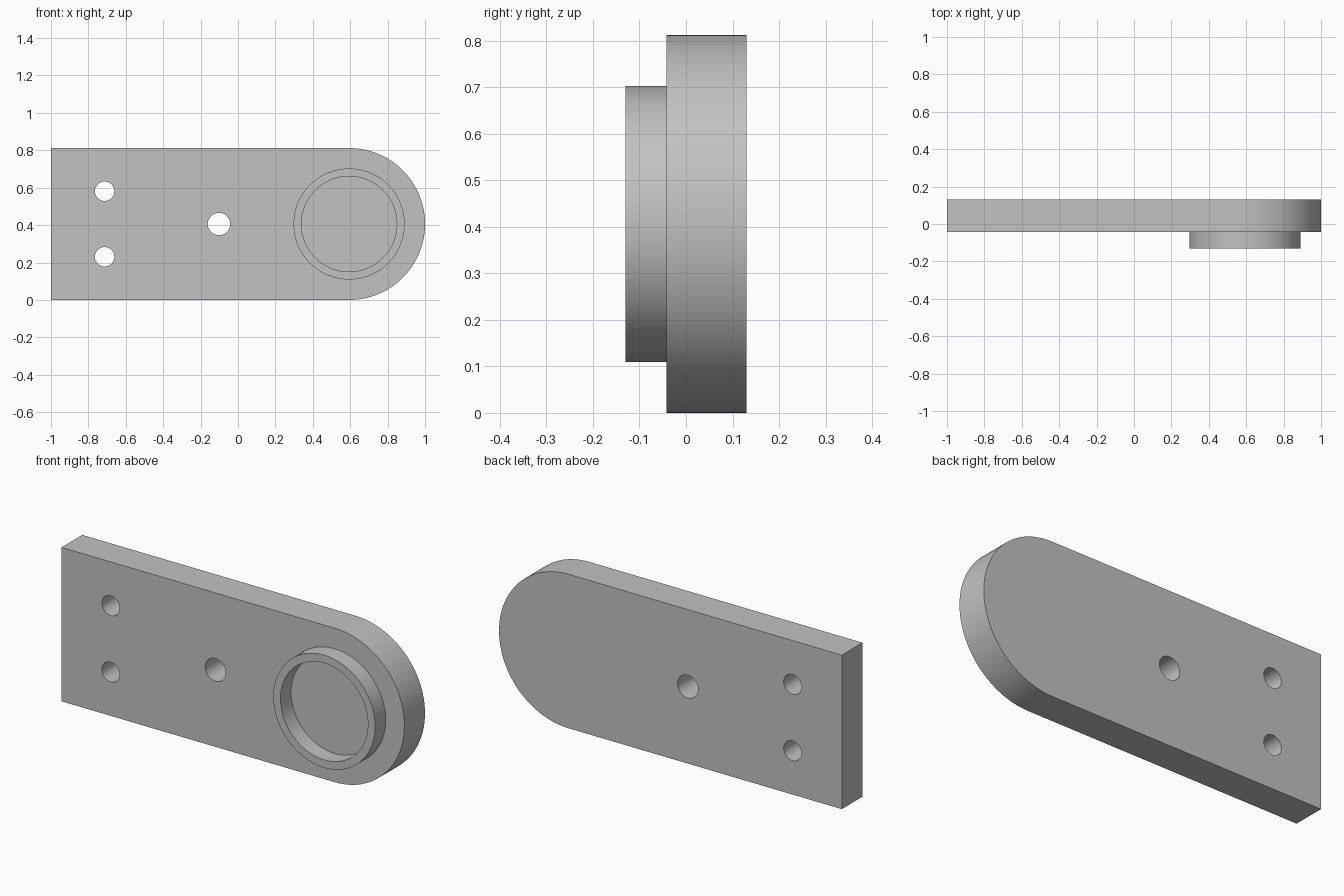
import bpy, bmesh, math

if "Cube" in bpy.data.objects:
    bpy.data.objects.remove(bpy.data.objects["Cube"], do_unlink=True)

HALF = 0.406                      # half height of the plate, also its end radius
EYE_X = 1 - HALF                  # centre of the rounded end
BACK, FACE, RIM = 0.13, -0.042, -0.13

grey = bpy.data.materials.new("plain_grey")
grey.use_nodes = True
colour = (0.54, 0.54, 0.54, 1)
grey.diffuse_color = colour
grey.node_tree.nodes["Principled BSDF"].inputs["Base Color"].default_value = colour


def arc(x, z, r, start, end, steps):
    """Points along an arc in the x-z plane."""
    angles = [start + (end - start) * i / steps for i in range(steps + 1)]
    return [(x + r * math.cos(a), z + r * math.sin(a)) for a in angles]


def circle(x, z, r, steps=96):
    return arc(x, z, r, 0, math.tau, steps)[:-1]


def prism(name, outline, y0, y1):
    """Extrude an x-z outline from y0 to y1."""
    bm = bmesh.new()
    face = bm.faces.new([bm.verts.new((x, y0, z)) for x, z in outline])
    new = bmesh.ops.extrude_face_region(bm, geom=[face])["geom"]
    verts = [v for v in new if isinstance(v, bmesh.types.BMVert)]
    bmesh.ops.translate(bm, vec=(0, y1 - y0, 0), verts=verts)
    bmesh.ops.recalc_face_normals(bm, faces=bm.faces)
    mesh = bpy.data.meshes.new(name)
    bm.to_mesh(mesh)
    bm.free()
    mesh.materials.append(grey)
    obj = bpy.data.objects.new(name, mesh)
    bpy.context.collection.objects.link(obj)
    return obj


def activate(obj):
    bpy.ops.object.select_all(action="DESELECT")
    obj.select_set(True)
    bpy.context.view_layer.objects.active = obj


def combine(obj, other, operation):
    """Apply a boolean and discard the helper."""
    mod = obj.modifiers.new("boolean", "BOOLEAN")
    mod.object, mod.operation, mod.solver = other, operation, "EXACT"
    activate(obj)
    bpy.ops.object.modifier_apply(modifier=mod.name)
    bpy.data.objects.remove(other, do_unlink=True)


# Plate with one rounded end
outline = [(-1, 2 * HALF), (-1, 0)]
outline += arc(EYE_X, HALF, HALF, -math.pi / 2, math.pi / 2, 64)
plate = prism("mounting_plate", outline, FACE, BACK)

# Through holes: a pair near the square end and a larger one in the middle
for x, z, r in [(-0.713, HALF + 0.175, 0.052),
                (-0.713, HALF - 0.175, 0.052),
                (-0.102, HALF, 0.06)]:
    combine(plate, prism("hole_cutter", circle(x, z, r, 48), -0.3, 0.3), "DIFFERENCE")

# Raised ring, open down to the plate face
ring = prism("raised_ring", circle(EYE_X, HALF, 0.297), RIM, FACE)
combine(ring, prism("bore_cutter", circle(EYE_X, HALF, 0.255), -0.3, 0.3), "DIFFERENCE")

for obj in (plate, ring):
    activate(obj)
    bpy.ops.object.shade_smooth_by_angle(angle=math.radians(30))
